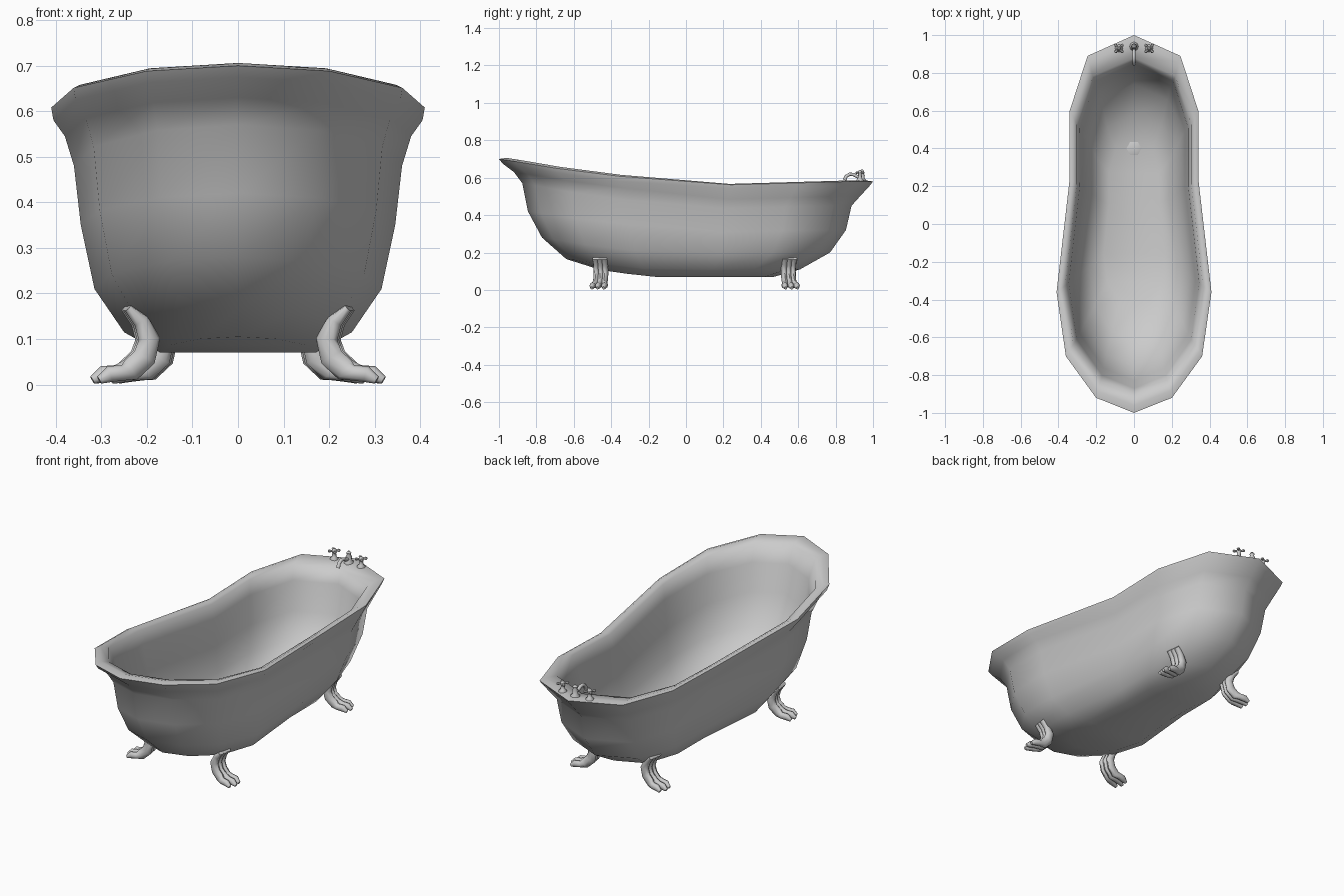
import bpy, bmesh
from math import pi, cos, sin, radians
from mathutils import Vector, Matrix

if "Cube" in bpy.data.objects:
    bpy.data.objects.remove(bpy.data.objects["Cube"])


def finish(name, bm, angle=60):
    bmesh.ops.remove_doubles(bm, verts=bm.verts, dist=1e-5)
    bmesh.ops.recalc_face_normals(bm, faces=bm.faces)
    me = bpy.data.meshes.new(name)
    bm.to_mesh(me)
    bm.free()
    me.shade_smooth()
    me.set_sharp_from_angle(angle=radians(angle))
    ob = bpy.data.objects.new(name, me)
    bpy.context.collection.objects.link(ob)
    return ob


def bridge(bm, rings, cap=True):
    n = len(rings[0])
    for a, b in zip(rings, rings[1:]):
        for i in range(n):
            bm.faces.new((a[i], a[(i + 1) % n], b[(i + 1) % n], b[i]))
    if cap:
        bm.faces.new(rings[0])
        bm.faces.new(rings[-1])


def tube(bm, pts, side, radii, sides=6):
    """Loft elliptical sections along pts; side is the fixed lateral axis."""
    pts = [Vector(p) for p in pts]
    side = Vector(side)
    rings = []
    for i, p in enumerate(pts):
        t = (pts[min(i + 1, len(pts) - 1)] - pts[max(i - 1, 0)]).normalized()
        up = side.cross(t).normalized()
        rs, ru = radii[i]
        rings.append([bm.verts.new(p + side * rs * cos(2 * pi * k / sides) + up * ru * sin(2 * pi * k / sides))
                      for k in range(sides)])
    bridge(bm, rings)


def lathe(bm, profile, centre, sides=8):
    rings = [[bm.verts.new((centre[0] + r * cos(2 * pi * k / sides), centre[1] + r * sin(2 * pi * k / sides), z))
              for k in range(sides)] for r, z in profile]
    bridge(bm, rings)


# Tub: 14-sided plan, each ring = front y, front z, half width, side z, back y, back z
FX = [0, .49, .88, 1, .83, .83, .60, 0]
FY = [-1, -.92, -.70, -.36, .24, .60, .89, 1]
FRONT_W = [1, .87, .47, 0]
DIP = [-.018, -.008, 0, 0]
RINGS = [
    (-.45, .105, .17, .07, .47, .07),
    (-.64, .165, .25, .115, .61, .11),
    (-.77, .28, .315, .21, .77, .20),
    (-.845, .42, .345, .35, .855, .32),
    (-.875, .57, .36, .48, .885, .45),
    (-.92, .63, .38, .545, .93, .50),
    (-.98, .675, .405, .58, .985, .56),
    (-1, .70, .41, .608, 1, .58),
    (-.96, .706, .395, .615, .965, .585),
    (-.91, .69, .365, .60, .88, .573),
    (-.87, .60, .345, .53, .85, .50),
    (-.83, .46, .325, .38, .82, .35),
    (-.75, .30, .295, .235, .74, .22),
    (-.62, .19, .235, .14, .58, .135),
    (-.44, .13, .16, .095, .45, .095),
]


def tub_ring(bm, yf, zf, hw, zs, yb, zb):
    half = []
    for c in range(8):
        y = FY[c] * (-yf if FY[c] < 0 else yb)
        z = zs + (zf - zs) * FRONT_W[c] if c < 4 else zb + DIP[c - 4] * (zb - .07) / .51
        half.append((hw * FX[c], y, z))
    loop = half + [(-x, y, z) for x, y, z in half[-2:0:-1]]
    return [bm.verts.new(p) for p in loop]


bm = bmesh.new()
rings = [tub_ring(bm, *r) for r in RINGS]
bridge(bm, rings, cap=False)
for r in (rings[0], rings[-1]):  # underside and inner floor
    for c in range(7):
        quad = [r[c], r[c + 1], r[-(c + 1) % 14], r[-c % 14]]
        bm.faces.new(list(dict.fromkeys(quad)))
finish("tub", bm, 75)

# Drain
bm = bmesh.new()
lathe(bm, [(.04, .09), (.04, .099), (.03, .102)], (0, .4), 6)
finish("drain", bm, 40)

# Claw feet: three strands side by side that splay into toes
PATH = [(.043, .168), (.013, .14), (-.005, .10), (.006, .06), (.036, .032), (.065, .026), (.095, .023), (.118, .010)]
THICK = [.009, .018, .024, .026, .025, .017, .018, .009]
for end, y0, x0 in (("front", -.447, .203), ("back", .54, .163)):
    out = -1 if y0 < 0 else 1
    for s, label in ((1, "right"), (-1, "left")):
        bm = bmesh.new()
        for k in (-1, 0, 1):
            pts, radii = [], []
            for i, (x, z) in enumerate(PATH):
                splay = .024 + (.008 if i > 4 else 0)
                reach = 0 if k == 0 or i < 5 else -.010
                pts.append((x + reach, k * splay, z))
                radii.append((.016 if i < 7 else .008, THICK[i]))
            tube(bm, pts, (0, 1, 0), radii, 8)
        for v in bm.verts:
            v.co.z = max(v.co.z, 0)
        bm.transform(Matrix.Rotation(out * radians(9), 4, 'Z'))
        bm.transform(Matrix.Translation((x0, y0 + out * .008, 0)))
        bm.transform(Matrix.Diagonal((s, 1, 1, 1)))
        finish(f"{end}_{label}_foot", bm, 60)

# Tap handles: turned post with a four-armed cross on top
for s, label in ((1, "right"), (-1, "left")):
    bm = bmesh.new()
    c = (s * .08, .93)
    lathe(bm, [(.021, .57), (.021, .587), (.012, .596), (.009, .615), (.012, .622), (.012, .632), (.005, .640)], c)
    for a in range(4):
        d = Vector((cos(a * pi / 2 + pi / 4), sin(a * pi / 2 + pi / 4), 0))
        o = Vector((c[0], c[1], .627))
        tube(bm, [o, o + d * .016, o + d * .024, o + d * .031], (-d.y, d.x, 0),
             [(.004, .004), (.005, .005), (.009, .008), (.004, .004)])
    finish(f"{label}_tap_handle", bm, 50)

# Spout: base post with finial and a downturned curved pipe
bm = bmesh.new()
lathe(bm, [(.024, .57), (.024, .587), (.014, .597), (.016, .612), (.010, .624), (.013, .634), (.005, .643)], (0, .94))
tube(bm, [(0, .935, .603), (0, .915, .606), (0, .895, .617), (0, .875, .619), (0, .857, .608), (0, .848, .587)],
     (1, 0, 0), [(.009, .009)] * 5 + [(.011, .010)], 8)
finish("spout", bm, 50)
